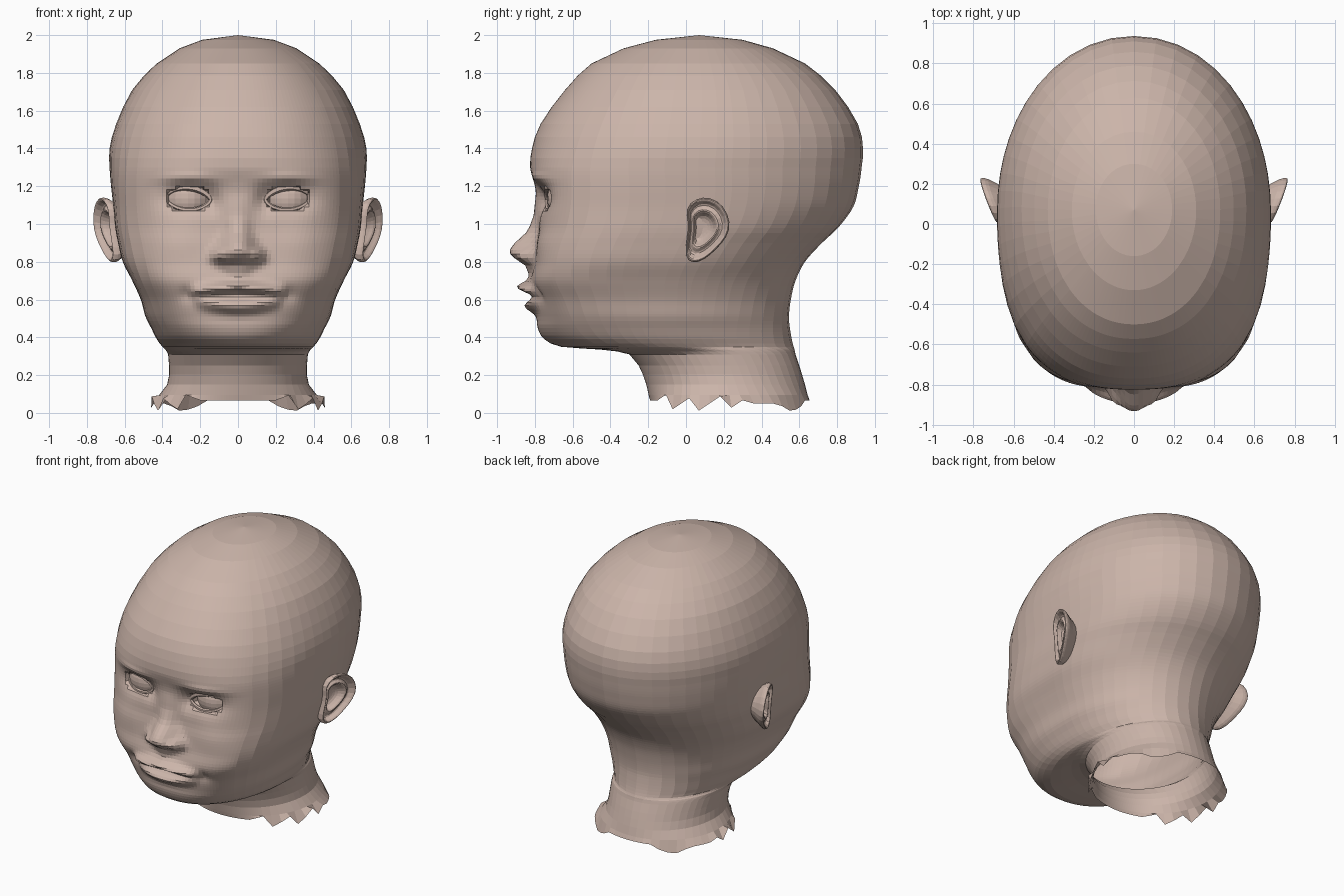
import bpy, bmesh, math
from mathutils import Vector

if "Cube" in bpy.data.objects:
    bpy.data.objects.remove(bpy.data.objects["Cube"], do_unlink=True)

skin = bpy.data.materials.new("skin")
skin.use_nodes = True
skin.diffuse_color = (0.6, 0.46, 0.4, 1)
skin.node_tree.nodes["Principled BSDF"].inputs["Base Color"].default_value = skin.diffuse_color


def finish(name, bm):
    bmesh.ops.recalc_face_normals(bm, faces=bm.faces)
    mesh = bpy.data.meshes.new(name)
    bm.to_mesh(mesh)
    bm.free()
    mesh.materials.append(skin)
    obj = bpy.data.objects.new(name, mesh)
    bpy.context.scene.collection.objects.link(obj)
    return obj


def bridge(bm, rings, closed=False):
    """Join equal closed loops of vertices with quads."""
    pairs = list(zip(rings, rings[1:])) + ([(rings[-1], rings[0])] if closed else [])
    for a, b in pairs:
        for i in range(len(a)):
            j = (i + 1) % len(a)
            bm.faces.new((a[i], a[j], b[j], b[i]))


def catmull(p0, p1, p2, p3, t):
    return [b + 0.5 * t * (c - a + t * (2 * a - 5 * b + 4 * c - d + t * (3 * (b - c) + d - a)))
            for a, b, c, d in zip(p0, p1, p2, p3)]


def bell(v, centre, size):
    return math.exp(-((v - centre) / size) ** 2)


def table(z, rows):
    """Linear lookup in rows of falling height."""
    for a, b in zip(rows, rows[1:]):
        if a[0] >= z >= b[0]:
            t = (a[0] - z) / (a[0] - b[0])
            return [p + t * (q - p) for p, q in zip(a, b)]
    return rows[-1] if z < rows[-1][0] else rows[0]


# Head sections: height, front, back, half width, squareness of face, steps to next
SECTIONS = [
    (.05, -.19, .655, .46, 2, 2), (.15, -.21, .63, .375, 2, 2), (.25, -.25, .6, .365, 2, 1),
    (.31, -.3, .58, .37, 2, 2), (.335, -.45, .575, .385, 2, 2), (.35, -.66, .57, .4, 2.1, 2),
    (.39, -.75, .56, .43, 2.3, 3), (.45, -.785, .55, .46, 2.5, 3), (.51, -.79, .545, .49, 2.7, 6),
    (.6, -.8, .555, .515, 3.1, 7), (.7, -.82, .58, .56, 3.5, 5), (.8, -.8, .63, .61, 3.5, 5),
    (.9, -.79, .72, .635, 3.4, 3), (.98, -.78, .805, .65, 3.3, 5), (1.09, -.79, .885, .66, 3.1, 6),
    (1.2, -.8, .915, .672, 2.9, 5), (1.3, -.825, .93, .68, 2.6, 2), (1.4, -.815, .937, .68, 2.4, 2),
    (1.53, -.77, .91, .645, 2.3, 2), (1.71, -.64, .79, .56, 2.2, 2), (1.85, -.5, .63, .43, 2.1, 1),
    (1.93, -.33, .46, .31, 2, 1), (1.975, -.16, .3, .19, 2, 1)]

# Nose: height, projection, half width
NOSE = [(1.16, 0, .06), (1.05, .02, .06), (.96, .06, .065), (.89, .125, .085),
        (.85, .145, .1), (.81, .1, .11), (.785, .05, .1), (.74, .02, .06), (.7, 0, .05)]
EYE_X, EYE_Z = .265, 1.135


def inside_eye(x, z):
    u = (x - EYE_X) / .115
    return abs(u) < 1 and abs(z - EYE_Z) < .06 * (1 - u * u) ** .7


def sculpt(x, z):
    """Forward push of the face at a point."""
    x = abs(x)
    _, height, width = table(z, NOSE)
    push = height * math.exp(-(x / width) ** 2.6)
    push += .045 * bell(x, .105, .035) * bell(z, .835, .035)
    # lips
    full = max(0, 1 - (x / .26) ** 2) ** .7
    rise = .665 - .1 * x
    push += .08 * full * bell(z, rise, .02 if z < rise else .034)
    full = max(0, 1 - (x / .23) ** 2) ** .7
    low = .565 + .6 * x * x
    push += .06 * full * bell(z, low, .036)
    push -= .015 * bell(x, .27, .04) * bell(z, .625, .04)
    # eye sockets, brows, cheeks
    push -= .055 * bell(x, EYE_X, .13) * bell(z, EYE_Z, .075)
    push -= .03 * bell(x, .14, .05) * bell(z, 1.12, .07)
    push += .018 * bell(x, .27, .14) * bell(z, 1.245 - .3 * (x - .27) ** 2, .028)
    push += .012 * bell(x, .34, .12) * bell(z, .9, .12)
    if inside_eye(x, z):
        push -= .06
    return push


# Head and neck
half = [math.radians(1.7 * i) for i in range(24)]
half += [half[-1] + (math.pi - half[-1]) * i / 19 for i in range(1, 20)]
angles = half + [-a for a in reversed(half[1:-1])]

bm = bmesh.new()
rings = []
for k, row in enumerate(SECTIONS):
    near = [SECTIONS[min(max(k + d, 0), len(SECTIONS) - 1)] for d in (-1, 0, 1, 2)]
    for s in range(row[5] if k < len(SECTIONS) - 1 else 1):
        z, front, back, wide, square, _ = catmull(*near, s / row[5])
        mid = (front + back) / 2
        ring = []
        for a in angles:
            sn, cs = math.sin(a), math.cos(a)
            n = square if cs > 0 else 2.05
            depth = (back - front) / 2
            r = ((abs(sn) / wide) ** n + (abs(cs) / depth) ** n) ** (-1 / n)
            x, y = r * sn, mid - r * cs
            if cs > 0 and y < -.45:
                y -= sculpt(x, z)
            ring.append(bm.verts.new((x, y, z)))
        rings.append(ring)
bridge(bm, rings)
apex = bm.verts.new((0, .07, 2))
for i, v in enumerate(rings[-1]):
    bm.faces.new((v, rings[-1][(i + 1) % len(angles)], apex))

# Torn lower edge of the neck
for v in rings[0]:
    x, y = abs(v.co.x), v.co.y
    if x < .2:
        v.co.z = .065
    else:
        v.co.z = .1 * (((y + .1) / .15) % 1) if y < .3 else .05 - .04 * bell(y, .56, .05)
finish("head", bm)


def tube(name, path, radii, sides=6):
    """Closed tube along a loop that faces the front."""
    bm = bmesh.new()
    loops = []
    count = len(path)
    for i, p in enumerate(path):
        along = (path[(i + 1) % count] - path[i - 1]).normalized()
        out = along.cross(Vector((0, 1, 0))).normalized()
        up = along.cross(out)
        loops.append([bm.verts.new(p + radii[i] * (out * math.cos(t) + up * math.sin(t)))
                      for t in (math.tau * j / sides for j in range(sides))])
    bridge(bm, loops, closed=True)
    return finish(name, bm)


# Ear outline in side view
OUTLINE = [(-.005, 1.08), (.05, 1.14), (.13, 1.145), (.2, 1.1), (.24, 1.01), (.22, .93),
           (.16, .865), (.1, .81), (.03, .785), (-.01, .83), (.005, .92), (.015, 1.01)]
# Ear shells from the back root, over the rim, into the bowl: scale, outward offset
SHELLS = [(.6, -.12), (.8, -.05), (.98, -.02), (1.01, .01), (.95, .022), (.87, .015),
          (.8, -.014), (.68, -.012), (.6, .008), (.5, .002), (.42, -.035), (.2, -.045)]

for side, label in ((1, "left"), (-1, "right")):
    # Eyeball
    bm = bmesh.new()
    bmesh.ops.create_uvsphere(bm, u_segments=24, v_segments=16, radius=.135)
    bmesh.ops.translate(bm, verts=bm.verts, vec=(side * EYE_X, -.6, EYE_Z))
    finish(label + "_eyeball", bm)

    # Eyelids
    path, radii = [], []
    for i in range(28):
        a = math.tau * i / 28
        u, v = math.cos(a), math.sin(a)
        t = (u + 1) / 2
        path.append(Vector((side * (EYE_X + .12 * u), -.735 + .065 * t ** 3,
                            EYE_Z + .06 * v * abs(v) ** .3 + .006 * u)))
        radii.append(.012 + .008 * max(v, 0))
    tube(label + "_eyelids", path, radii)

    # Ear
    bm = bmesh.new()
    loops = []
    for scale, offset in SHELLS:
        loop = []
        for py, pz in OUTLINE:
            y, z = .085 + (py - .085) * scale, .98 + (pz - .98) * scale
            x = .655 + .4 * max(y, -.02) + .1 * (z - .98) + offset
            loop.append(bm.verts.new((side * x, y, z)))
        loops.append(loop)
    bridge(bm, loops)
    bm.faces.new(loops[-1])
    ear = finish(label + "_ear", bm)
    ear.modifiers.new("rounding", "SUBSURF").levels = 1
    ear.modifiers["rounding"].render_levels = 1
